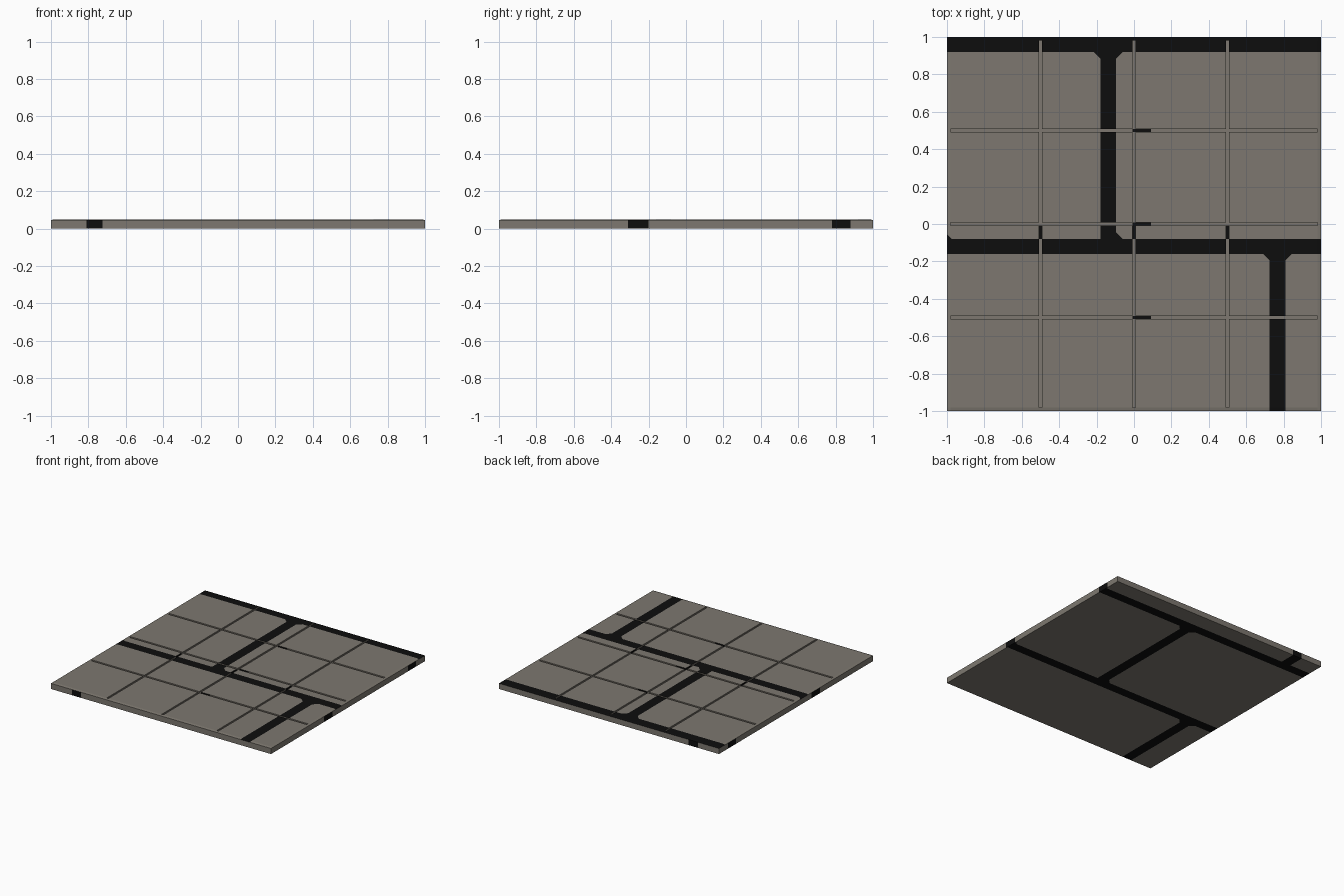
import bpy, bmesh
from mathutils import Vector

if "Cube" in bpy.data.objects:
    bpy.data.objects.remove(bpy.data.objects["Cube"])

TOP, RIM_Z, FLOOR, RIM, HALF = 0.05, 0.046, 0.04, 0.98, 0.008
GROOVES = (-0.5, 0.0, 0.5)
R = 0.035                       # rounding of brick corners
SHIFT = 0.133                   # underside pattern is mirrored in x and shifted in y
# brick corners: x, y, direction into the brick
CORNERS = [(-0.18, 0.92, -1, -1), (-0.095, 0.92, 1, -1), (-0.095, -0.08, 1, 1),
           (0.725, -0.16, -1, -1), (0.81, -0.16, 1, -1), (-1.01, -0.08, 1, 1)]


def is_mortar(x, y):
    """Brick bond seen from above: rows, staggered joints, cut corners."""
    if 0.92 < y < 1.0 or -0.16 < y < -0.08:
        return True
    if (-0.18 < x < -0.095) if -0.12 < y < 0.96 else (0.725 < x < 0.81):
        return True
    return any((x - cx) * sx > 0 and (y - cy) * sy > 0
               and (x - cx) * sx + (y - cy) * sy < R for cx, cy, sx, sy in CORNERS)


def near_groove(v, tol=HALF + 0.001):
    return any(abs(v - g) < tol for g in GROOVES)


def cut(bm, co, no, faces=None):
    faces = faces or bm.faces[:]
    geom = set(faces)
    for f in faces:
        geom.update(f.edges)
        geom.update(f.verts)
    bmesh.ops.bisect_plane(bm, geom=list(geom), dist=1e-5, plane_co=co, plane_no=no)


# slab
bm = bmesh.new()
bmesh.ops.create_cube(bm, size=1)
for v in bm.verts:
    v.co = (v.co.x * 2, v.co.y * 2, RIM_Z if v.co.z > 0 else 0)

# cut lines for rim, grooves and both brick patterns
line = {-RIM, RIM} | {g + s * HALF for g in GROOVES for s in (-1, 1)}
px = {-0.18, -0.095, 0.725, 0.81} | {c[0] + c[2] * R for c in CORNERS}
py = {-0.16, -0.08, 0.92, 1.0} | {c[1] + c[3] * R for c in CORNERS}
xs = line | px | {-x for x in px} | {0.09}
ys = line | py | {y - SHIFT for y in py} | {-0.31, -0.20, 0.78, 0.88}
for x in xs:
    if abs(x) < 0.999:
        cut(bm, (x, 0, 0), (1, 0, 0))
for y in ys:
    if abs(y) < 0.999:
        cut(bm, (0, y, 0), (0, 1, 0))

# diagonal cuts at the brick corners, top and underside
for cx, cy, sx, sy in CORNERS:
    for up in (True, False):
        x, y, dx = (cx, cy, sx) if up else (-cx, cy - SHIFT, -sx)
        near = []
        for f in bm.faces:
            c = f.calc_center_median()
            if (f.normal.z > 0.9 if up else f.normal.z < -0.9) \
                    and 0 < (c.x - x) * dx < R and 0 < (c.y - y) * sy < R:
                near.append(f)
        if near:
            cut(bm, (x + dx * R, y, 0), Vector((dx, sy, 0)).normalized(), near)

# raised field inside the sloping rim
for v in bm.verts:
    if v.co.z > 0.04 and max(abs(v.co.x), abs(v.co.y)) < RIM + 0.001:
        v.co.z = TOP

# sunken grooves dividing the field into sixteen tiles
groove = []
for f in bm.faces:
    c = f.calc_center_median()
    if c.z > TOP - 1e-4 and (near_groove(c.x, HALF) or near_groove(c.y, HALF)):
        groove.append(f)
new = bmesh.ops.extrude_face_region(bm, geom=groove)["geom"]
for v in new:
    if isinstance(v, bmesh.types.BMVert):
        v.co.z = FLOOR
old = [f for f in groove if f.is_valid and f.calc_center_median().z > TOP - 1e-4]
if old:
    bmesh.ops.delete(bm, geom=old, context='FACES')
bmesh.ops.recalc_face_normals(bm, faces=bm.faces[:])

# colour rule
for f in bm.faces:
    c, n = f.calc_center_median(), f.normal
    inside = max(abs(c.x), abs(c.y)) < RIM + 0.001
    if n.z < -0.9:
        dark = is_mortar(-c.x, c.y + SHIFT)
    elif abs(c.x) > 0.9999:
        dark = -0.31 < c.y < -0.20 or 0.78 < c.y < 0.88
    elif abs(c.y) > 0.9999:
        dark = -0.81 < c.x < -0.725
    elif inside and c.z < TOP - 1e-4:
        dark = (near_groove(c.x) and -0.08 < c.y < 0) or (near_groove(c.y) and 0 < c.x < 0.09)
    else:
        dark = is_mortar(c.x, c.y)
    f.material_index = int(dark)

mesh = bpy.data.meshes.new("floor_slab")
bm.to_mesh(mesh)
bm.free()
for name, col in (("stone_grey", (0.205, 0.187, 0.160, 1)), ("mortar_black", (0.004, 0.004, 0.004, 1))):
    m = bpy.data.materials.new(name)
    m.diffuse_color = col
    m.use_nodes = True
    m.node_tree.nodes["Principled BSDF"].inputs["Base Color"].default_value = m.diffuse_color
    mesh.materials.append(m)
bpy.context.collection.objects.link(bpy.data.objects.new("floor_slab", mesh))
